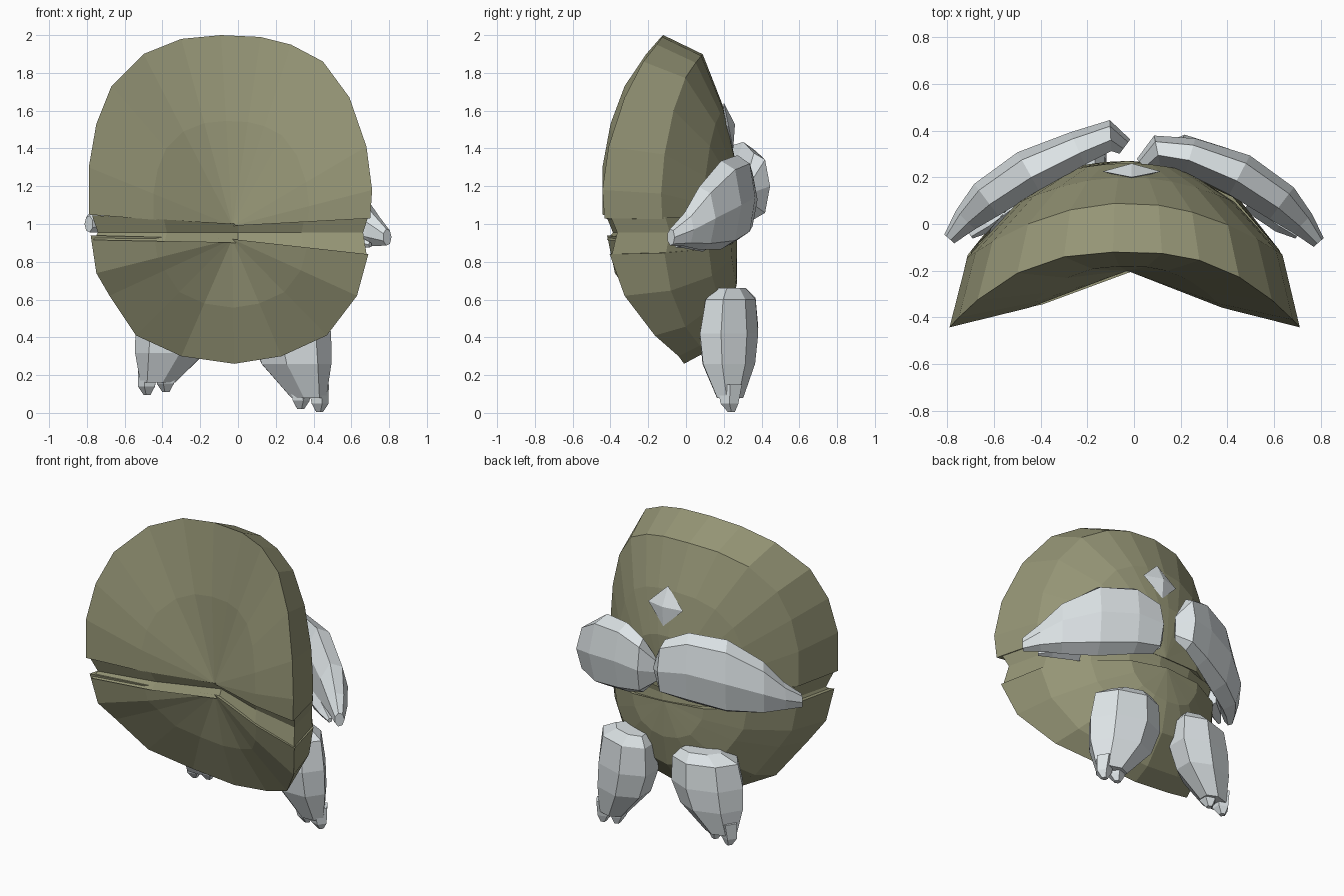
import bpy, bmesh, math
from mathutils import Vector, Matrix

cube = bpy.data.objects.get("Cube")
if cube:
    bpy.data.objects.remove(cube, do_unlink=True)


def material(name, rgb):
    m = bpy.data.materials.new(name)
    m.use_nodes = True
    m.diffuse_color = (*rgb, 1)
    m.node_tree.nodes["Principled BSDF"].inputs["Base Color"].default_value = (*rgb, 1)
    return m


olive = material("olive", (0.30, 0.30, 0.18))
pale = material("pale grey", (0.72, 0.77, 0.79))


def finish(name, bm, mat):
    bmesh.ops.recalc_face_normals(bm, faces=bm.faces[:])
    mesh = bpy.data.meshes.new(name)
    bm.to_mesh(mesh)
    bm.free()
    mesh.materials.append(mat)
    ob = bpy.data.objects.new(name, mesh)
    bpy.context.collection.objects.link(ob)
    return ob


def shell(name, outline, centre, rim_y, bend, back):
    """Half of the body: rings shrink from the rim to a front and a back pole."""
    cx, cz = centre
    bm = bmesh.new()
    front_y = -0.2

    def rim(x):
        return rim_y - bend * abs((x + .04) / 0.72) ** 2.6

    def ring(s, depth):
        row = []
        for x, z in outline:
            px, pz = cx + (x - cx) * s, cz + (z - cz) * s
            row.append(bm.verts.new((px, depth(x, px), pz)))
        return row

    rows = [ring(s, lambda x, px, s=s, d=d: front_y + (rim(x) - front_y) * s - d)
            for s, d in ((0.55, 0.025), (1, 0))]
    rows += [ring(s, lambda x, px, f=f: f - 0.5 * (px + .03) ** 2) for s, f in back]
    for a, b in zip(rows, rows[1:]):
        for i in range(len(a) - 1):
            bm.faces.new((a[i], a[i + 1], b[i + 1], b[i]))
    for row, y in ((rows[0], front_y), (rows[-1], back[-1][1])):
        pole = bm.verts.new((cx, y, cz))
        for a, b in zip(row, row[1:]):
            bm.faces.new((a, b, pole))
    # flat mouth side
    bmesh.ops.holes_fill(bm, edges=[e for e in bm.edges if e.is_boundary], sides=0)
    return finish(name, bm, olive)


upper = [(-.79, 1.05), (-.79, 1.3), (-.75, 1.53), (-.67, 1.73), (-.5, 1.9), (-.3, 1.98),
         (-.09, 2), (.12, 1.99), (.28, 1.95), (.45, 1.86), (.59, 1.67), (.68, 1.41),
         (.71, 1.18), (.7, 1.03)]
lower = [(-.78, .94), (-.75, .74), (-.68, .62), (-.54, .41), (-.3, .3), (-.02, .26),
         (.23, .3), (.47, .41), (.63, .62), (.69, .84)]
shell("upper_shell", upper, (-.03, .99), -.12, .29, [(.9, .09), (.62, .2), (.35, .26)])
shell("lower_shell", lower, (-.03, .92), -.01, .38, [(.91, .1), (.65, .23), (.35, .27)])

# shallow V groove that joins the two shells
half = [(0, -.2), (.35, -.325), (.69, -.4), (.62, -.11), (.44, .12), (.22, .22), (0, .25)]
loop = half + [(-x * 1.12, y * (1.06 if y < -.3 else 1)) for x, y in half[-2:0:-1]]
bm = bmesh.new()
levels = []
for inset, height in ((1, lambda x: 1 + .06 * abs(x)), (.96, lambda x: .955),
                      (.99, lambda x: .9 - .11 * max(x, 0) + .02 * max(-x, 0))):
    levels.append([bm.verts.new((x * inset, y * inset + .02 * (inset < .97) * (y < 0), height(x)))
                   for x, y in loop])
for a, b in zip(levels, levels[1:]):
    for k in range(len(loop)):
        n = (k + 1) % len(loop)
        bm.faces.new((a[k], a[n], b[n], b[k]))
finish("mouth_groove", bm, olive)


def limb(name, sections, side, shift, upright, sides=7):
    """Loft elliptical sections (centre, half width, half depth) into a faceted limb."""
    bm = bmesh.new()
    rows = []
    pts = [Vector(s[0]) + Vector(shift) for s in sections]
    for i, (p, (_, a, b)) in enumerate(zip(pts, sections)):
        if upright:
            u, v = Vector((.95, -.3, 0)), Vector((.3, .95, 0))
        else:
            d = pts[min(i + 1, len(pts) - 1)] - pts[max(i - 1, 0)]
            d.z = 0
            u, v = Vector((0, 0, 1)), d.normalized().cross(Vector((0, 0, 1)))
        row = []
        for k in range(sides):
            t = math.tau * (k + .25) / sides
            q = p + u * a * math.cos(t) + v * b * math.sin(t)
            row.append(bm.verts.new((q.x * side, q.y, q.z)))
        rows.append(row)
    for a, b in zip(rows, rows[1:]):
        for k in range(sides):
            n = (k + 1) % sides
            bm.faces.new((a[k], a[n], b[n], b[k]))
    bm.faces.new(rows[0])
    bm.faces.new(rows[-1])
    return finish(name, bm, pale)


arm = [((.04, .25, 1.1), .08, .04), ((.1, .31, 1.13), .18, .07), ((.24, .29, 1.14), .23, .08),
       ((.45, .205, 1.1), .24, .1), ((.63, .085, 1.03), .17, .09), ((.72, 0, .97), .09, .06),
       ((.79, -.08, .93), .045, .03)]
leg = [((.23, .24, .66), .13, .07), ((.26, .23, .6), .21, .13), ((.27, .22, .42), .23, .155),
       ((.3, .22, .26), .2, .14), ((.37, .23, .08), .1, .07)]
toe = [((0, 0, .15), .06, .07), ((.01, 0, .05), .05, .05), ((.01, .01, .005), .02, .02)]
finger = [((.5, .1, .92), .07, .05), ((.63, 0, .91), .04, .04), ((.7, -.05, .89), .015, .015)]

for word, side in (("left", 1), ("right", -1)):
    # the right arm sits higher and its inner end sticks out further back
    raised = side < 0
    arm_here = [((x, y + raised * max(.015, .09 - .25 * x), z + .07 * raised), a, b)
                for (x, y, z), a, b in arm]
    limb(word + "_arm", arm_here, side, (0, 0, 0), False)
    limb(word + "_finger", finger, side, (0, 0, .05 * raised), False, 5)
    # the right leg is shorter, with its top at the same height
    length, out = (.86, .05) if raised else (1, 0)
    leg_here = [((x + out, y, .66 - (.66 - z) * length), a, b) for (x, y, z), a, b in leg]
    limb(word + "_leg", leg_here, side, (0, 0, 0), True)
    for label, x, z in (("outer", .42, 0), ("inner", .32, .015)):
        limb(f"{word}_{label}_toe", toe, side, (x + out, .23, z + .09 * raised), True, 5)

# diamond stud on the back
bm = bmesh.new()
bmesh.ops.create_uvsphere(bm, u_segments=4, v_segments=2, radius=1)
bmesh.ops.transform(bm, verts=bm.verts[:], matrix=Matrix.Translation((-.01, .225, 1.52))
                    @ Matrix.Rotation(.2, 4, "X") @ Matrix.Diagonal((.125, .035, .125, 1)))
finish("back_stud", bm, pale)
